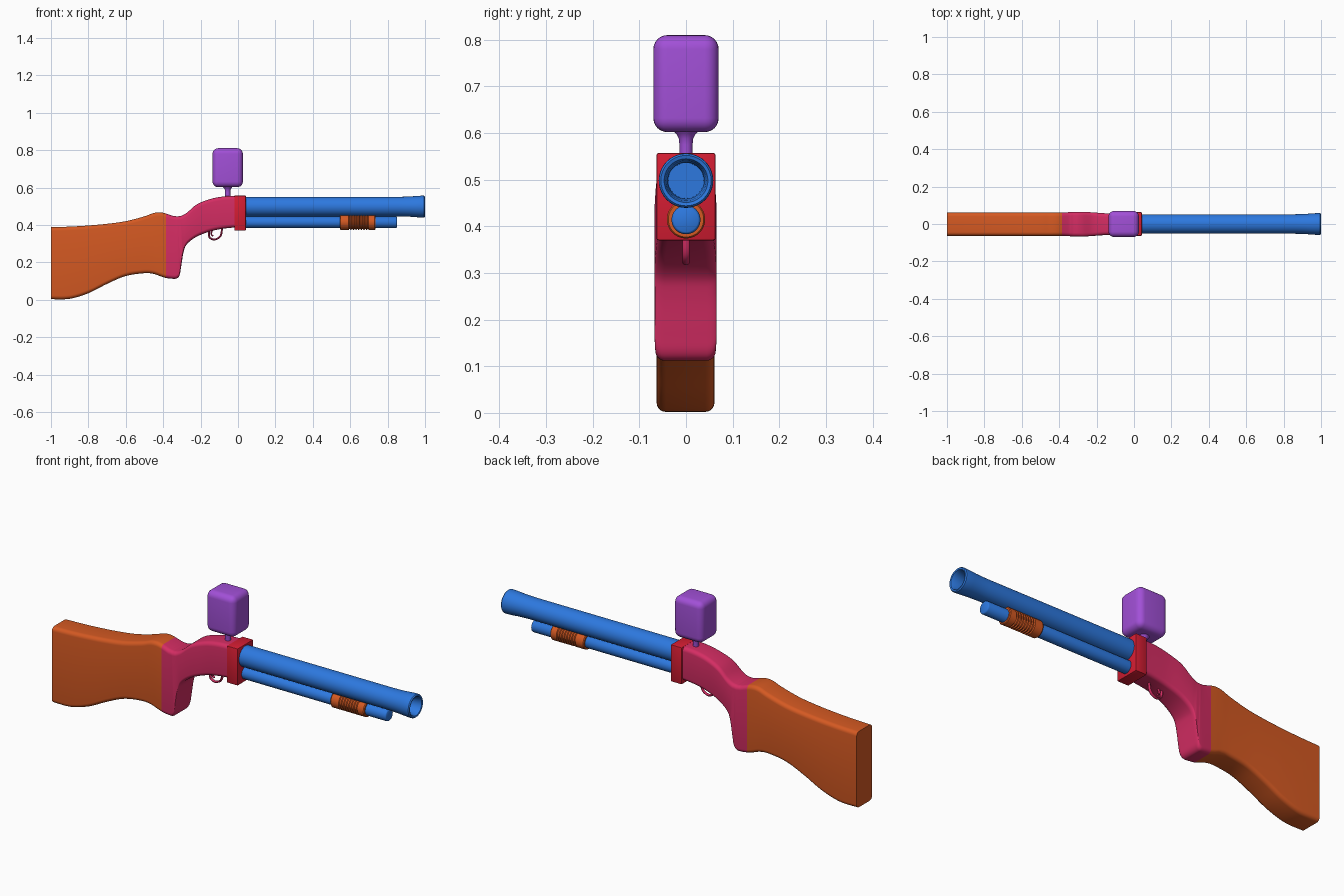
import bpy, bmesh, math
from mathutils import Vector

if "Cube" in bpy.data.objects:
    bpy.data.objects.remove(bpy.data.objects["Cube"])


def mat(name, rgb):
    m = bpy.data.materials.new(name)
    m.diffuse_color = (*rgb, 1)
    m.use_nodes = True
    m.node_tree.nodes["Principled BSDF"].inputs["Base Color"].default_value = m.diffuse_color
    return m


ORANGE = mat("orange", (0.66, 0.10, 0.016))
PINK = mat("pink", (0.66, 0.026, 0.125))
RED = mat("red", (0.66, 0.012, 0.032))
BLUE = mat("blue", (0.026, 0.19, 0.74))
PURPLE = mat("purple", (0.36, 0.08, 0.68))


def finish(name, bm, material, angle=35):
    bmesh.ops.recalc_face_normals(bm, faces=bm.faces)
    me = bpy.data.meshes.new(name)
    bm.to_mesh(me)
    bm.free()
    ob = bpy.data.objects.new(name, me)
    bpy.context.collection.objects.link(ob)
    me.materials.append(material)
    bpy.ops.object.select_all(action='DESELECT')
    ob.select_set(True)
    bpy.context.view_layer.objects.active = ob
    bpy.ops.object.shade_smooth_by_angle(angle=math.radians(angle))
    return ob


def skin(bm, rings):
    """Join closed rings of points and cap both ends."""
    rows = [[bm.verts.new(p) for p in ring] for ring in rings]
    n = len(rows[0])
    for a, b in zip(rows, rows[1:]):
        for i in range(n):
            j = (i + 1) % n
            bm.faces.new((a[i], a[j], b[j], b[i]))
    bm.faces.new(rows[0])
    bm.faces.new(rows[-1])


def lathe(name, profile, z, material, n=40):
    """Turn (x, radius) pairs about a line along x at height z."""
    bm = bmesh.new()
    skin(bm, [[(x, r * math.cos(t), z + r * math.sin(t))
               for t in (2 * math.pi * k / n for k in range(n))] for x, r in profile])
    return finish(name, bm, material)


def box(name, lo, hi, bevel, segs, material):
    bm = bmesh.new()
    bmesh.ops.create_cube(bm, size=1)
    for v in bm.verts:
        v.co = [(a + b) / 2 + c * (b - a) for a, b, c in zip(lo, hi, v.co)]
    bmesh.ops.bevel(bm, geom=bm.edges[:], offset=bevel, segments=segs, profile=0.5, affect='EDGES')
    return finish(name, bm, material)


def catmull(pts, sub):
    pts = [Vector(p) for p in pts]
    out = []
    for i in range(len(pts) - 1):
        p0, p1 = pts[max(i - 1, 0)], pts[i]
        p2, p3 = pts[i + 1], pts[min(i + 2, len(pts) - 1)]
        for k in range(sub):
            t = k / sub
            out.append(0.5 * (2 * p1 + (p2 - p0) * t + (2 * p0 - 5 * p1 + 4 * p2 - p3) * t * t
                              + (3 * p1 - p0 - 3 * p2 + p3) * t ** 3))
    return out + [pts[-1]]


def section(top, bottom, w, r=0.02, seg=5):
    """Rounded rectangle spanning a top and a bottom point, half-width w."""
    up = (top - bottom).normalized()
    ring = []
    for q, (sy, end) in enumerate(((1, top), (-1, top), (-1, bottom), (1, bottom))):
        inner = end - up * r if q < 2 else end + up * r
        for k in range(seg + 1):
            a = math.pi / 2 * (q + k / seg)
            p = inner + up * r * math.sin(a)
            ring.append((p.x, -0.001 + sy * (w - r) + r * math.cos(a), p.y))
    return ring


def loft(name, tops, bottoms, widths, material):
    bm = bmesh.new()
    T, B = catmull(tops, 5), catmull(bottoms, 5)
    W = [v.x for v in catmull([(w, 0) for w in widths], 5)]
    skin(bm, [section(t, b, w) for t, b, w in zip(T, B, W)])
    return finish(name, bm, material)


# Butt stock
loft("stock",
     [(-1, .388), (-.9, .391), (-.8, .397), (-.7, .406), (-.6, .42), (-.5, .446), (-.45, .464), (-.415, .467), (-.385, .461)],
     [(-1, .003), (-.9, .005), (-.8, .035), (-.7, .085), (-.6, .127), (-.5, .142), (-.45, .138), (-.415, .126), (-.385, .116)],
     [.062] * 9, ORANGE)

# Grip and receiver
loft("receiver",
     [(-.385, .461), (-.35, .449), (-.335, .447), (-.325, .446), (-.315, .447), (-.30, .45),
      (-.27, .468), (-.22, .51), (-.15, .538), (-.08, .552), (-.01, .556)],
     [(-.385, .116), (-.345, .112), (-.325, .115), (-.312, .132), (-.305, .17), (-.292, .25),
      (-.275, .295), (-.225, .335), (-.15, .365), (-.08, .38), (-.01, .387)],
     [.062, .064, .065, .066, .066, .066, .066, .063, .058, .057, .057], PINK)

# Red collar
box("collar", (-.02, -.063, .37), (.042, .063, .557), .004, 2, RED)

# Barrel with flared muzzle and open bore
lathe("barrel", [(.03, .052), (.86, .052), (.92, .054), (.95, .0565), (.985, .0585), (.995, .058), (1, .054),
                 (.998, .047), (.985, .043), (.95, .039), (.85, .038)], .498, BLUE)

# Magazine tube
lathe("magazine_tube", [(.03, .031), (.843, .031), (.848, .029), (.85, .026)], .414, BLUE)

# Pump grip with grooves
pump = [(.545, .03), (.545, .038), (.549, .041), (.59, .041)]
for k in range(8):
    x = .592 + k * .014
    pump += [(x, .041), (x + .003, .036), (x + .006, .036), (x + .009, .041)]
pump += [(.731, .041), (.735, .038), (.735, .03)]
lathe("pump_grip", pump, .415, ORANGE)


# Trigger guard and trigger
def rod(name, pts, r):
    path = catmull(pts, 6)
    bm = bmesh.new()
    rings = []
    for i, p in enumerate(path):
        d = (path[min(i + 1, len(path) - 1)] - path[max(i - 1, 0)]).normalized()
        side = Vector((-d.y, d.x))
        rings.append([(p.x + side.x * r * math.cos(a), 1.6 * r * math.sin(a), p.y + side.y * r * math.cos(a))
                      for a in (math.pi * k / 5 for k in range(10))])
    skin(bm, rings)
    finish(name, bm, PINK)


rod("trigger_guard", [(-.153, .372), (-.156, .35), (-.15, .331), (-.128, .322), (-.103, .331), (-.09, .35), (-.085, .385)], .005)
rod("trigger", [(-.135, .375), (-.142, .36), (-.141, .347), (-.132, .341)], .004)

# Hopper and neck
box("hopper", (-.136, -.07, .602), (.026, .07, .81), .03, 6, PURPLE)
bm = bmesh.new()
skin(bm, [[(-.055 + r * math.cos(a), r * math.sin(a), z) for a in (math.pi * k / 12 for k in range(24))]
          for z, r in ((.535, .014), (.575, .014), (.588, .0155), (.597, .02), (.606, .028))])
finish("hopper_neck", bm, PURPLE)
